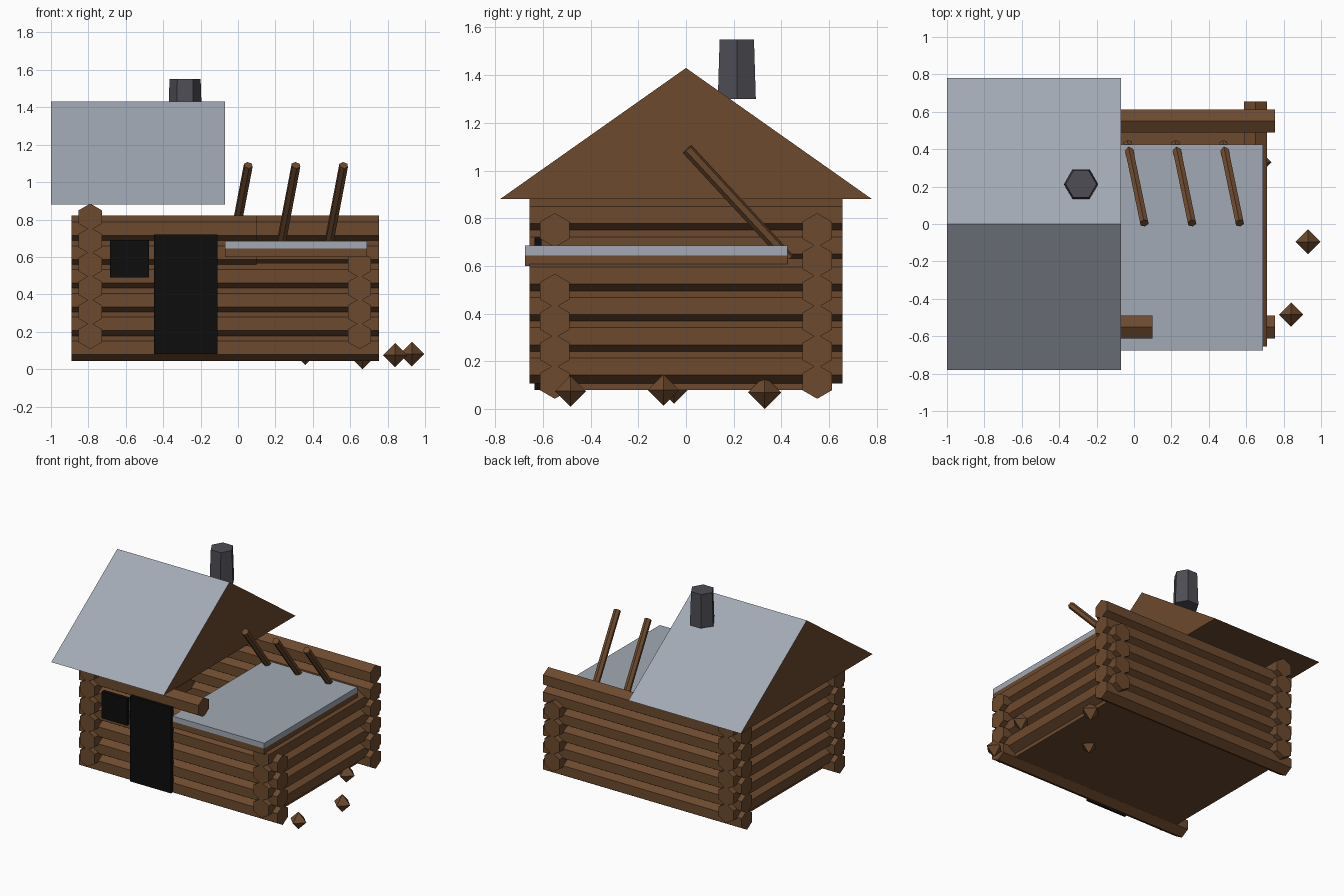
import bpy, bmesh
from math import cos, sin, pi
from mathutils import Vector

cube = bpy.data.objects.get("Cube")
if cube:
    bpy.data.objects.remove(cube, do_unlink=True)


def material(name, r, g, b):
    m = bpy.data.materials.new(name)
    m.use_nodes = True
    m.diffuse_color = (r, g, b, 1)
    bsdf = next(n for n in m.node_tree.nodes if n.type == 'BSDF_PRINCIPLED')
    bsdf.inputs["Base Color"].default_value = (r, g, b, 1)
    bsdf.inputs["Roughness"].default_value = 0.9
    return m


wood = material("brown_wood", 0.15, 0.067, 0.027)
slate = material("grey_roofing", 0.36, 0.40, 0.46)
stone = material("dark_stone", 0.075, 0.075, 0.09)
black = material("black_opening", 0.004, 0.004, 0.004)


def build(name, verts, faces, *mats):
    mesh = bpy.data.meshes.new(name)
    mesh.from_pydata(verts, [], faces)
    bm = bmesh.new()
    bm.from_mesh(mesh)
    bmesh.ops.recalc_face_normals(bm, faces=bm.faces)
    bm.to_mesh(mesh)
    bm.free()
    for m in mats:
        mesh.materials.append(m)
    obj = bpy.data.objects.new(name, mesh)
    bpy.context.collection.objects.link(obj)
    return obj


def hex_prism(name, start, end, r0, r1, mat, up=(0, 0, 1)):
    """Six-sided bar between two points, one corner turned towards up."""
    a, b = Vector(start), Vector(end)
    axis = (b - a).normalized()
    u = Vector(up)
    u = (u - axis * u.dot(axis)).normalized()
    v = axis.cross(u)
    dirs = [u * cos(k * pi / 3) + v * sin(k * pi / 3) for k in range(6)]
    verts = [a + d * r0 for d in dirs] + [b + d * r1 for d in dirs]
    faces = [(k, (k + 1) % 6, (k + 1) % 6 + 6, k + 6) for k in range(6)]
    faces += [tuple(range(6)), tuple(range(6, 12))]
    return build(name, verts, faces, mat)


def box(name, x0, x1, y0, y1, z0, z1, mat):
    verts = [(x, y, z) for x in (x0, x1) for y in (y0, y1) for z in (z0, z1)]
    faces = [(0, 1, 3, 2), (4, 5, 7, 6), (0, 1, 5, 4),
             (2, 3, 7, 6), (0, 2, 6, 4), (1, 3, 7, 5)]
    return build(name, verts, faces, mat)


# Log walls, interlocked at the corners
R, STEP = 0.0715, 0.127
for i in range(6):
    z = 0.115 + i * STEP
    front_end = 0.755 if i < 4 else 0.10     # broken upper front logs
    hex_prism("front_log", (-0.89, -0.55, z), (front_end, -0.55, z), R, R, wood)
    hex_prism("back_log", (-0.89, 0.55, z), (0.755, 0.55, z), R, R, wood)
    z += STEP / 2
    hex_prism("right_log", (-0.79, -0.655, z), (-0.79, 0.655, z), R, R, wood)
    if i < 4:
        hex_prism("left_log", (0.65, -0.655, z), (0.65, 0.655, z), R, R, wood)

box("floor", -0.79, 0.65, -0.55, 0.55, 0.08, 0.12, wood)

# Door and window openings
box("door", -0.45, -0.11, -0.635, -0.605, 0.08, 0.72, black)
box("window", -0.685, -0.475, -0.635, -0.605, 0.49, 0.69, black)

# Standing gable roof: grey slopes, wooden ends and underside
section = [(-0.78, 0.88), (0.78, 0.88), (0, 1.43)]
roof = build("gable_roof", [(x, y, z) for x in (-1, -0.07) for y, z in section],
             [(0, 1, 2), (3, 4, 5), (0, 1, 4, 3), (1, 2, 5, 4), (2, 0, 3, 5)],
             wood, slate)
for face in roof.data.polygons:
    face.material_index = 1 if face.normal.z > 0.1 else 0

# Collapsed roof section lying on the walls
box("fallen_roof_boards", -0.07, 0.69, -0.675, 0.425, 0.60, 0.645, wood)
box("fallen_roof_cover", -0.07, 0.69, -0.675, 0.425, 0.645, 0.685, slate)

# Leaning bare rafters
for i in range(3):
    x = 0.055 + i * 0.255
    hex_prism("rafter", (x - 0.088, 0.43, 0.63), (x, 0.005, 1.09), 0.025, 0.025, wood)

# Chimney
hex_prism("chimney", (-0.283, 0.213, 1.30), (-0.283, 0.213, 1.55),
          0.092, 0.083, stone, up=(1, 0, 0))

# Rubble chunks
for x, y, z, r in [(0.84, -0.485, 0.075, 0.065), (0.93, -0.095, 0.08, 0.066),
                   (0.665, 0.33, 0.07, 0.07), (0.36, -0.05, 0.083, 0.06)]:
    s = r / 1.0
    verts = [(x + s, y, z), (x, y + s, z), (x - s, y, z), (x, y - s, z),
             (x, y, z + s), (x, y, z - s)]
    build("rubble", verts, [(k, (k + 1) % 4, tip) for k in range(4) for tip in (4, 5)], wood)
